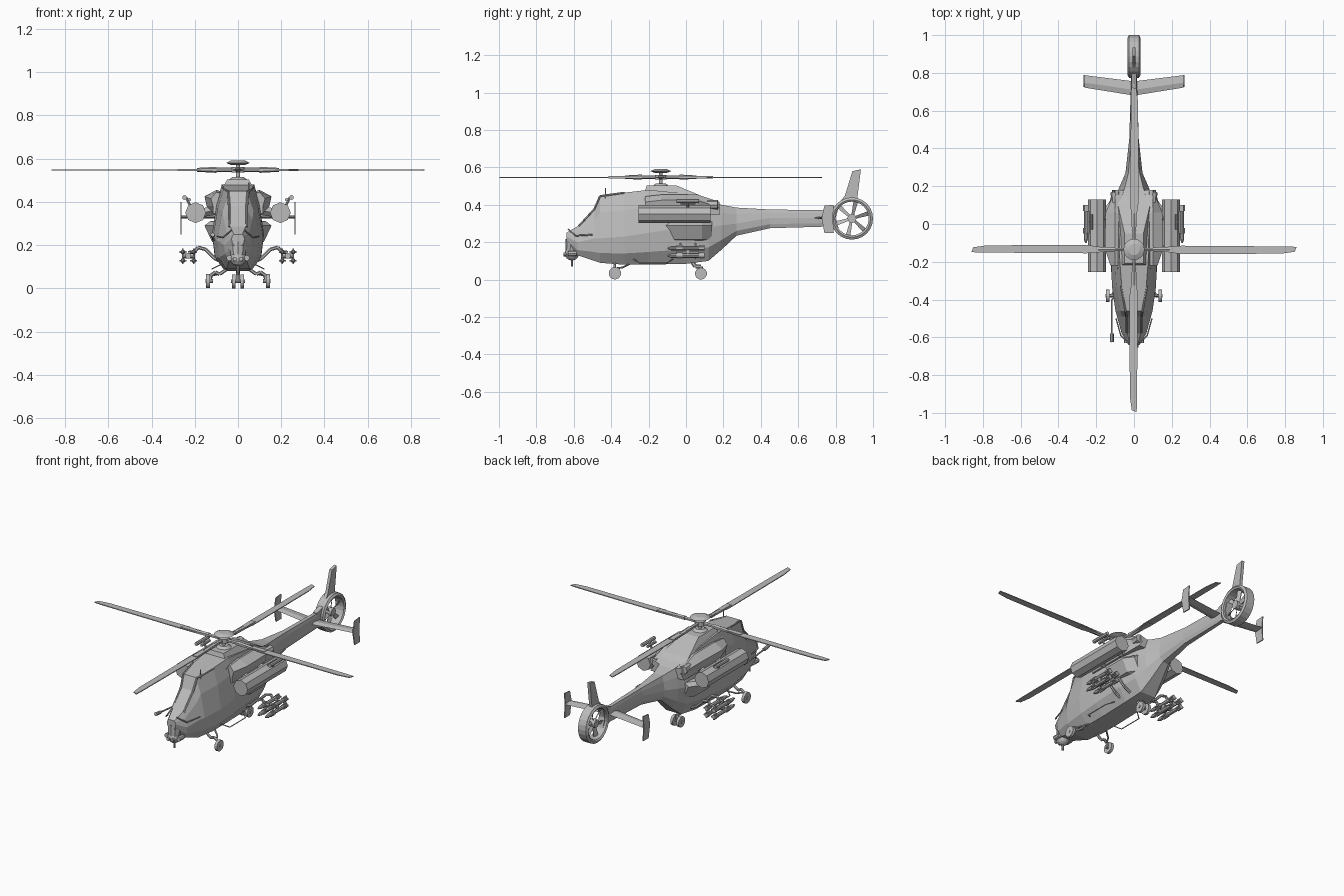
import bpy, bmesh, math
from mathutils import Vector, Matrix

if "Cube" in bpy.data.objects:
    bpy.data.objects.remove(bpy.data.objects["Cube"])

GREY = bpy.data.materials.new("plain grey")
GREY.use_nodes = True
GREY.diffuse_color = (0.5, 0.5, 0.5, 1)
GREY.node_tree.nodes["Principled BSDF"].inputs["Base Color"].default_value = GREY.diffuse_color


def finish(name, bm, mirror=False):
    bmesh.ops.recalc_face_normals(bm, faces=bm.faces)
    mesh = bpy.data.meshes.new(name)
    bm.to_mesh(mesh)
    bm.free()
    mesh.materials.append(GREY)
    ob = bpy.data.objects.new(name, mesh)
    bpy.context.collection.objects.link(ob)
    if mirror:
        ob.modifiers.new("Mirror", "MIRROR").use_mirror_merge = False
    return ob


def add_loft(bm, rings):
    """Skin a row of equal-length point rings and cap both ends."""
    rows = [[bm.verts.new(p) for p in ring] for ring in rings]
    n = len(rows[0])
    for a, b in zip(rows, rows[1:]):
        for i in range(n):
            bm.faces.new((a[i], a[(i + 1) % n], b[(i + 1) % n], b[i]))
    bm.faces.new(rows[0])
    bm.faces.new(rows[-1])


def loft(name, rings, mirror=False):
    bm = bmesh.new()
    add_loft(bm, rings)
    return finish(name, bm, mirror)


def add_rod(bm, a, b, r, r2=None, n=8):
    a, b = Vector(a), Vector(b)
    d = b - a
    place = Matrix.Translation((a + b) / 2) @ d.to_track_quat("Z", "Y").to_matrix().to_4x4()
    bmesh.ops.create_cone(bm, cap_ends=True, segments=n, radius1=r,
                          radius2=r if r2 is None else r2, depth=d.length, matrix=place)


def rods(name, parts, mirror=False, n=8):
    bm = bmesh.new()
    for part in parts:
        add_rod(bm, *part, n=n)
    return finish(name, bm, mirror)


def plate(name, outline, x, half, mirror=False):
    """Upright plate: (y, z) outline given thickness along x."""
    return loft(name, [[(x + s * half, y, z) for y, z in outline] for s in (-1, 1)], mirror)


def pipe(name, points, r, mirror=False):
    return rods(name, [(a, b, r) for a, b in zip(points, points[1:])], mirror, 6)


# Hull and tail boom: y, bottom, belt, top, then half widths of each
def hull_ring(y, zb, zm, zt, wb, wm, wt):
    zs = zm + (zt - zm) * 0.6
    ws = wt + (wm - wt) * 0.55
    half = [(wb, zb), (wm * 0.9, zb + (zm - zb) * 0.4), (wm, zm), (ws, zs), (wt, zt)]
    return [(x, y, z) for x, z in half] + [(-x, y, z) for x, z in reversed(half)]


stations = [
    (-.64, .2, .23, .25, .02, .03, .02), (-.58, .13, .2, .285, .04, .065, .035),
    (-.49, .1, .22, .38, .05, .09, .035), (-.46, .09, .22, .45, .055, .098, .04),
    (-.33, .08, .23, .465, .06, .117, .065), (-.2, .08, .25, .48, .06, .12, .075),
    (0, .085, .28, .46, .06, .115, .08), (.12, .1, .28, .425, .05, .1, .07),
    (.19, .16, .29, .4, .035, .08, .05), (.27, .235, .3, .385, .02, .045, .03),
    (.45, .275, .33, .375, .014, .025, .014), (.8, .285, .33, .37, .01, .015, .01)]
loft("hull", [hull_ring(*s) for s in stations])

# Canopy frame strips
pipe("canopy_frame", [(.04, -.575, .285), (.042, -.49, .378), (.047, -.46, .447),
                      (.07, -.33, .465)], .005, True)

# Rotor cowl, engine nacelles and side sponsons
loft("rotor_cowl", [[(-w, y0, z), (w, y0, z), (w, y1, z), (-w, y1, z)]
                    for w, y0, y1, z in ((.09, -.25, .17, .4), (.085, -.23, .1, .44), (.05, -.21, -.05, .503))])
loft("engine_nacelle", [[(.05, y, .44 - d), (.1, y, .455 - d), (w, y, .425 - d), (w - .01, y, .38),
                         (.115, y, .345), (.05, y, .345)]
                        for y, w, d in ((-.22, .125, .01), (-.13, .155, 0), (.06, .15, 0), (.18, .1, .04))], True)
loft("side_sponson", [[(.06, y, .2), (.09 + w, y, .215), (.125 + w, y, .29), (.1 + w, y, .31), (.06, y, .315)]
                      for y, w in ((-.12, -.02), (-.05, .03), (.085, .03), (.14, -.01))], True)

# Side pods with end cones, carriers and the small tube above each pod
rods("side_pod", [((.196, -.255, .35), (.196, .13, .35), .048)], True)
rods("pod_mount", [((.1, y, .36), (.17, y, .35), .02) for y in (-.12, .03)], True, 4)
rods("upper_tube", [((.247, -.05, .42), (.247, .07, .42), .011),
                    ((.225, -.03, .41), (.225, .05, .41), .008),
                    ((.22, .01, .38), (.24, .01, .42), .006)], True)
rods("exhaust_pipe", [((.085, .02, .4), (.1, .17, .4), .025)], True)

# Weapon arms and racks of four finned tubes
for y in (-.03, .05):
    pipe("weapon_arm", [(.07, y, .12), (.11, y, .14), (.15, y, .18), (.185, y, .19),
                        (.2, y, .17), (.23, y, .165)], .008, True)
bm = bmesh.new()
for x in (.205, .255):
    for z in (.128, .168):
        add_rod(bm, (x, -.08, z), (x, .1, z), .011)
        add_rod(bm, (x, -.1, z), (x, -.08, z), .004, .011)
        for dx, dz in ((.016, .004), (.004, .016)):
            for y0 in (.07, -.05):
                add_loft(bm, [[(x - dx, y, z - dz), (x + dx, y, z - dz), (x + dx, y, z + dz),
                               (x - dx, y, z + dz)] for y in (y0, y0 + .03)])
add_rod(bm, (.23, -.05, .15), (.23, .07, .15), .014)
add_rod(bm, (.2, .01, .15), (.26, .01, .15), .012)
finish("weapon_rack", bm, True)

# Front landing gear with curved legs, and twin rear wheels
pipe("front_leg", [(.05, -.38, .09), (.085, -.38, .065), (.105, -.38, .075), (.125, -.38, .06),
                   (.13, -.38, .035)], .008, True)
pipe("front_brace", [(.05, -.3, .085), (.1, -.34, .065), (.12, -.38, .06)], .005, True)
rods("front_wheel", [((.13, -.38, .034), (.147, -.38, .034), .033)], True, 14)
rods("front_axle", [((.115, -.38, .034), (.15, -.38, .034), .009)], True)
pipe("rear_leg", [(0, .03, .1), (0, .05, .07), (0, .08, .07), (0, .08, .03)], .011)
rods("rear_wheel", [((.012, .08, .032), (.028, .08, .032), .032)], True, 14)
rods("rear_axle", [((-.032, .08, .032), (.032, .08, .032), .008)])

# Nose sensor ball, chin gun and probes
bm = bmesh.new()
bmesh.ops.create_uvsphere(bm, u_segments=12, v_segments=8, radius=.038,
                          matrix=Matrix.Translation((0, -.61, .14)))
add_rod(bm, (0, -.6, .21), (0, -.61, .15), .045, .035, 10)
for s in (-1, 1):
    add_rod(bm, (s * .04, -.63, .14), (s * .04, -.585, .14), .014)
    add_rod(bm, (s * .014, -.655, .135), (s * .014, -.6, .135), .01)
add_rod(bm, (0, -.61, .07), (0, -.61, .12), .006)
finish("nose_sensor", bm)
pipe("nose_probe", [(-.08, -.36, .23), (-.117, -.4, .225), (-.117, -.6, .245)], .005)
rods("probe_tip", [((-.117, -.625, .248), (-.117, -.58, .243), .01)])
pipe("nose_rail", [(.03, -.63, .27), (.07, -.59, .235), (.095, -.5, .24)], .004, True)
pipe("roof_antenna", [(.05, -.43, .39), (.05, -.43, .49)], .003)
pipe("step_rail", [(.08, -.28, .11), (.12, -.25, .09), (.12, -.1, .09), (.08, -.07, .11)], .003, True)

# Main rotor: mast, hub and four blades
HUB = Vector((0, -.135, 0))
rods("rotor_mast", [(HUB + Vector((0, 0, a)), HUB + Vector((0, 0, b)), r, q) for a, b, r, q in
                    ((.5, .515, .045, .025), (.51, .58, .01, .01), (.535, .56, .03, .03),
                     (.57, .58, .03, .056), (.58, .592, .056, .03))], n=16)
bm = bmesh.new()
for k in range(4):
    arm = bmesh.new()
    add_rod(arm, (.02, 0, .548), (.12, 0, .548), .01, n=6)
    add_rod(arm, (.1, 0, .548), (.19, 0, .548), .014, .009, 6)
    outline = [(.15, .012), (.25, .02), (.8, .016), (.862, .014), (.85, -.012), (.78, -.022), (.25, -.024), (.15, -.01)]
    add_loft(arm, [[(u, v, .547 + s * .0025) for u, v in outline] for s in (-1, 1)])
    add_loft(arm, [[(u, -w, .542), (u, w, .542), (u, w, .553), (u, -w, .553)]
                   for u, w in ((.12, .012), (.28, .016))])
    arm.transform(Matrix.Translation(HUB) @ Matrix.Rotation(k * math.pi / 2, 4, "Z"))
    temp = bpy.data.meshes.new("blade")
    arm.to_mesh(temp)
    arm.free()
    bm.from_mesh(temp)
    bpy.data.meshes.remove(temp)
finish("rotor_blades", bm)

# Tail fan: ring shroud, hub and blades
C = Vector((0, .887, .327))


def around(x, r, angle):
    return C + Vector((x, r * math.cos(angle), r * math.sin(angle)))


bm = bmesh.new()
N = 24
rings = [[bm.verts.new(around(x, r, i * math.tau / N)) for x, r in
          ((-.026, .113), (.026, .113), (.034, .1), (.028, .09), (-.028, .09), (-.034, .1))] for i in range(N)]
for i in range(N):
    a, b = rings[i], rings[(i + 1) % N]
    for j in range(6):
        bm.faces.new((a[j], a[(j + 1) % 6], b[(j + 1) % 6], b[j]))
finish("fan_shroud", bm)
bm = bmesh.new()
add_rod(bm, C - Vector((.02, 0, 0)), C + Vector((.02, 0, 0)), .024, n=12)
for k in range(6):
    t = k * math.tau / 6 + .3
    add_loft(bm, [[around(-.008, r, t - w), around(-.004, r, t - w), around(.008, r, t + w), around(.004, r, t + w)]
                  for r, w in ((.02, .35), (.093, .13))])
finish("fan_blades", bm)

# Tail fin, horizontal stabiliser and end plates
plate("tail_fin", [(.79, .37), (.81, .4), (.85, .45), (.89, .58), (.935, .59), (.915, .43), (.86, .43), (.8, .37)], 0, .009)
plate("fan_fairing", [(.74, .29), (.74, .375), (.82, .4), (.8, .33), (.82, .26)], 0, .014)
loft("stabiliser", [[(x, y, .33), (x, y + c * .4, .337), (x, y + c, .33), (x, y + c * .4, .324)]
                    for x, y, c in ((-.262, .722, .066), (0, .68, .075), (.262, .722, .066))])
plate("stabiliser_end_plate", [(.725, .33), (.74, .395), (.79, .4), (.785, .33), (.79, .25), (.74, .25)], .264, .003, True)
